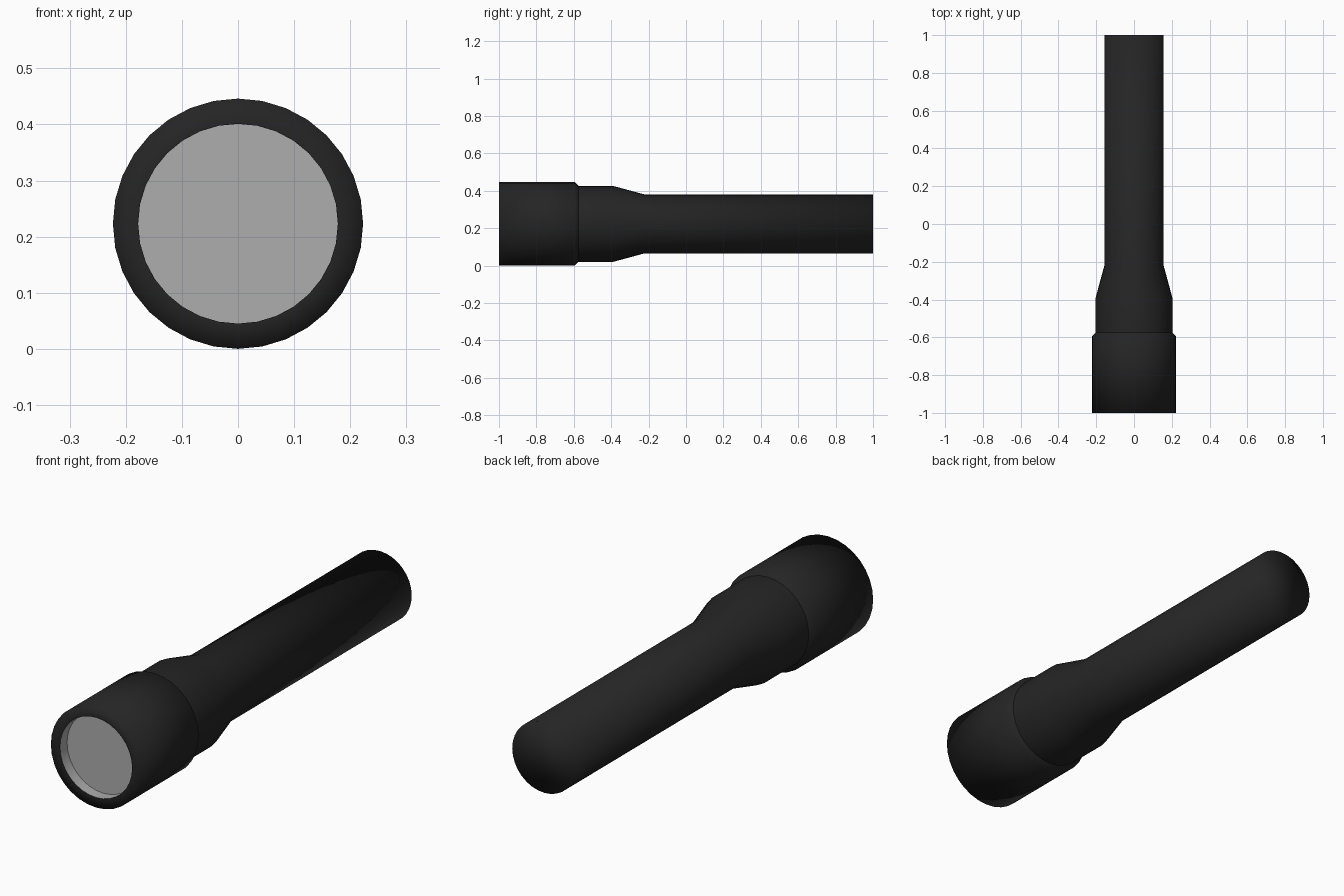
import bpy, bmesh, math

if "Cube" in bpy.data.objects:
    bpy.data.objects.remove(bpy.data.objects["Cube"])

SIDES = 32
CZ = 0.223  # height of the torch axis


def material(name, rgb):
    m = bpy.data.materials.new(name)
    m.diffuse_color = (*rgb, 1.0)
    m.use_nodes = True
    m.node_tree.nodes["Principled BSDF"].inputs["Base Color"].default_value = m.diffuse_color
    return m


def lathe(name, profile, mat, cap_start=False, cap_end=False):
    """Revolve (y, radius) points around the y axis."""
    bm = bmesh.new()
    rings = []
    for y, r in profile:
        rings.append([bm.verts.new((r * math.sin(2 * math.pi * i / SIDES), y,
                                    CZ + r * math.cos(2 * math.pi * i / SIDES)))
                      for i in range(SIDES)])
    for a, b in zip(rings, rings[1:]):
        for i in range(SIDES):
            j = (i + 1) % SIDES
            bm.faces.new((a[i], a[j], b[j], b[i]))
    if cap_start:
        bm.faces.new(rings[0][::-1])
    if cap_end:
        bm.faces.new(rings[-1])
    for f in bm.faces:
        f.smooth = True
    me = bpy.data.meshes.new(name)
    bm.to_mesh(me)
    bm.free()
    me.materials.append(mat)
    ob = bpy.data.objects.new(name, me)
    bpy.context.collection.objects.link(ob)
    return ob


black = material("black metal", (0.018, 0.018, 0.018))
grey = material("lens grey", (0.42, 0.42, 0.42))

# Head: rim and wide collar
lathe("head", [(-1.0, 0.178), (-1.0, 0.223), (-0.595, 0.223), (-0.575, 0.203)], black)

# Neck and handle with closed tail
lathe("handle", [(-0.575, 0.203), (-0.39, 0.203), (-0.22, 0.157), (1.0, 0.157)],
      black, cap_end=True)

# Recessed reflector wall and flat lens
wall = lathe("reflector_wall", [(-1.0, 0.178), (-0.95, 0.178)], grey)
wall.data.flip_normals()
lens = lathe("lens", [(-0.95, 0.178), (-0.95, 0.09)], grey, cap_end=True)
lens.data.flip_normals()
